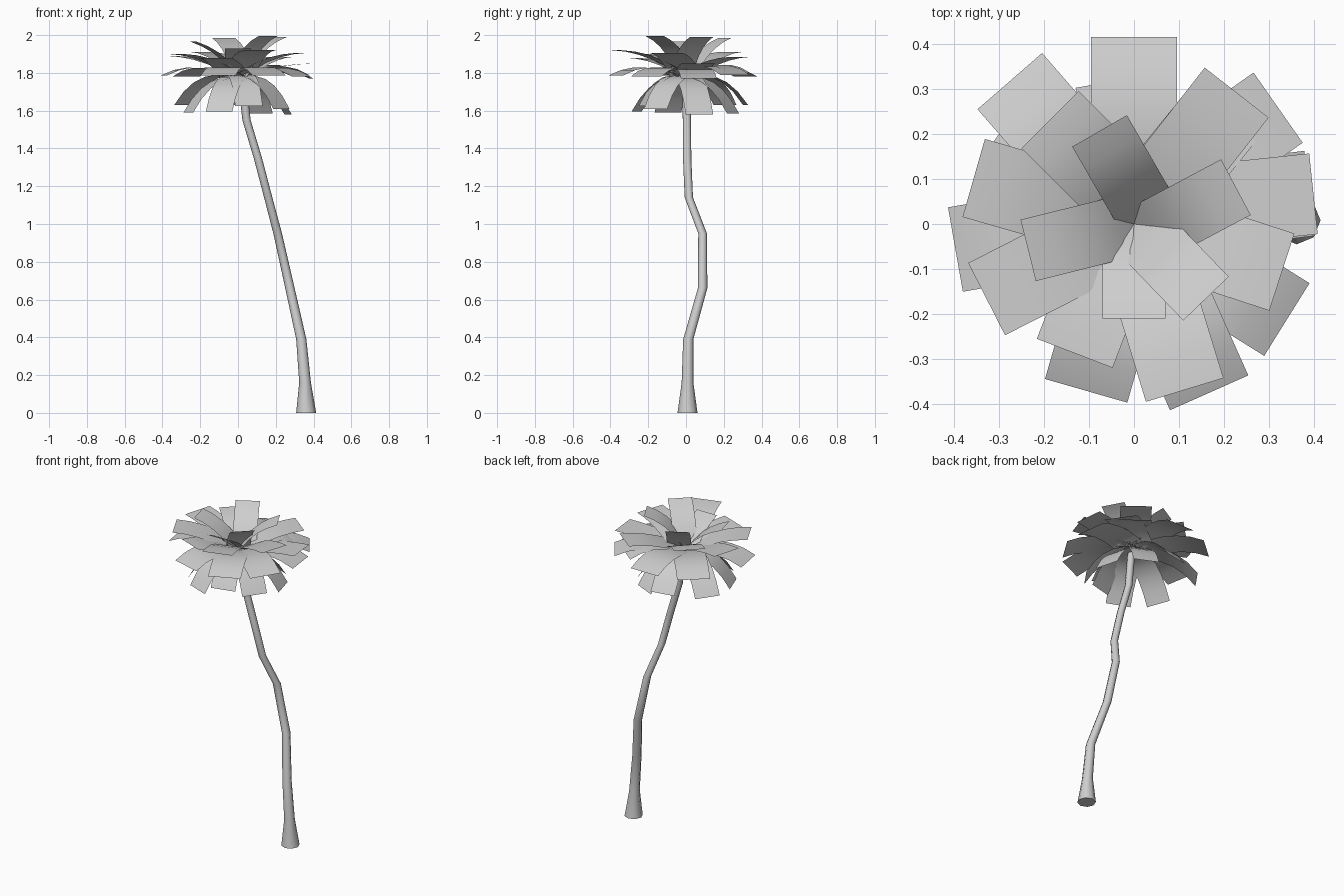
import bpy, bmesh, math
from mathutils import Vector

cube = bpy.data.objects.get("Cube")
if cube:
    bpy.data.objects.remove(cube, do_unlink=True)

grey = bpy.data.materials.new("plain grey")
grey.use_nodes = True
tone = (0.62, 0.62, 0.62, 1)
grey.diffuse_color = tone
grey.node_tree.nodes["Principled BSDF"].inputs["Base Color"].default_value = tone


def finish(bm, name, angle):
    """Turn a bmesh into a smooth-shaded object with the shared material."""
    mesh = bpy.data.meshes.new(name)
    bm.to_mesh(mesh)
    bm.free()
    mesh.materials.append(grey)
    obj = bpy.data.objects.new(name, mesh)
    bpy.context.collection.objects.link(obj)
    bpy.ops.object.select_all(action='DESELECT')
    obj.select_set(True)
    bpy.context.view_layer.objects.active = obj
    bpy.ops.object.shade_smooth_by_angle(angle=math.radians(angle))


# Trunk: leaning, kinked tube with a flared foot (x, y, z, radius)
trunk_path = [
    (.361, .008, 0, .053), (.355, .008, .16, .031), (.335, .012, .39, .027),
    (.275, .088, .66, .025), (.21, .088, .95, .023), (.16, .015, 1.14, .022),
    (.105, .006, 1.35, .022), (.045, .005, 1.55, .022), (.02, 0, 1.78, .022),
]
SIDES = 8
bm = bmesh.new()
rings = []
for x, y, z, r in trunk_path:
    ring = []
    for i in range(SIDES):
        a = math.tau * i / SIDES
        ring.append(bm.verts.new((x + r * math.cos(a), y + r * math.sin(a), z)))
    rings.append(ring)
for low, high in zip(rings, rings[1:]):
    for i in range(SIDES):
        j = (i + 1) % SIDES
        bm.faces.new((low[i], low[j], high[j], high[i]))
bm.faces.new(rings[0][::-1])
bm.faces.new(rings[-1])
finish(bm, "trunk", 50)


def frond(name, bend, bend_z, width, heading, reach, tip_z, shift=0, steps=5):
    """Constant-width card arching out from the crown, shifted to its left."""
    a = math.radians(heading)
    out = Vector((math.cos(a), math.sin(a), 0))
    left = Vector((-out.y, out.x, 0))
    start, mid, end = Vector((0, 1.78)), Vector((bend * reach, bend_z)), Vector((reach, tip_z))
    bm = bmesh.new()
    last = None
    for i in range(steps + 1):
        t = i / steps
        p = start * (1 - t) ** 2 + mid * 2 * t * (1 - t) + end * t * t
        centre = out * p.x + left * shift + Vector((0, 0, p.y))
        pair = [bm.verts.new(centre + left * s * width / 2) for s in (-1, 1)]
        if last:
            bm.faces.new((last[0], pair[0], pair[1], last[1]))
        last = pair
    finish(bm, name, 60)


# Crown layers: bend fraction, bend height above or below the tip, width,
# then each frond as heading, reach, tip height and sideways shift
layers = {
    "top_frond": (.35, -.05, .14, [
        (120, .217, 1.985, -.037), (28, .238, 1.99, -.034), (-46, .23, 1.995),
        (-90, .21, 1.93), (194, .242, 1.965)]),
    "upper_frond": (.5, -.005, .18, [
        (135, .295, 1.91, -.032), (164, .37, 1.89), (207, .367, 1.9),
        (249, .315, 1.88, -.02), (287, .385, 1.92), (342, .345, 1.905),
        (6, .403, 1.85, .025), (52, .37, 1.885)]),
    "middle_frond": (.55, .095, .19, [
        (90, .415, 1.79), (131, .42, 1.78), (190, .4, 1.785, -.013),
        (254, .385, 1.785), (294, .41, 1.785), (328, .4, 1.78),
        (35, .41, 1.79, .028), (7, .395, 1.77, .02), (51, .36, 1.8)]),
    "hanging_frond": (.6, .2, .15, [
        (145, .36, 1.63), (200, .28, 1.59), (249, .28, 1.595), (284, .24, 1.625),
        (325, .28, 1.61), (15, .275, 1.58), (65, .275, 1.585), (100, .32, 1.63)]),
}
for name, (bend, bend_rise, width, leaves) in layers.items():
    for n, leaf in enumerate(leaves, 1):
        frond(f"{name}_{n}", bend, leaf[2] + bend_rise, width, *leaf)
